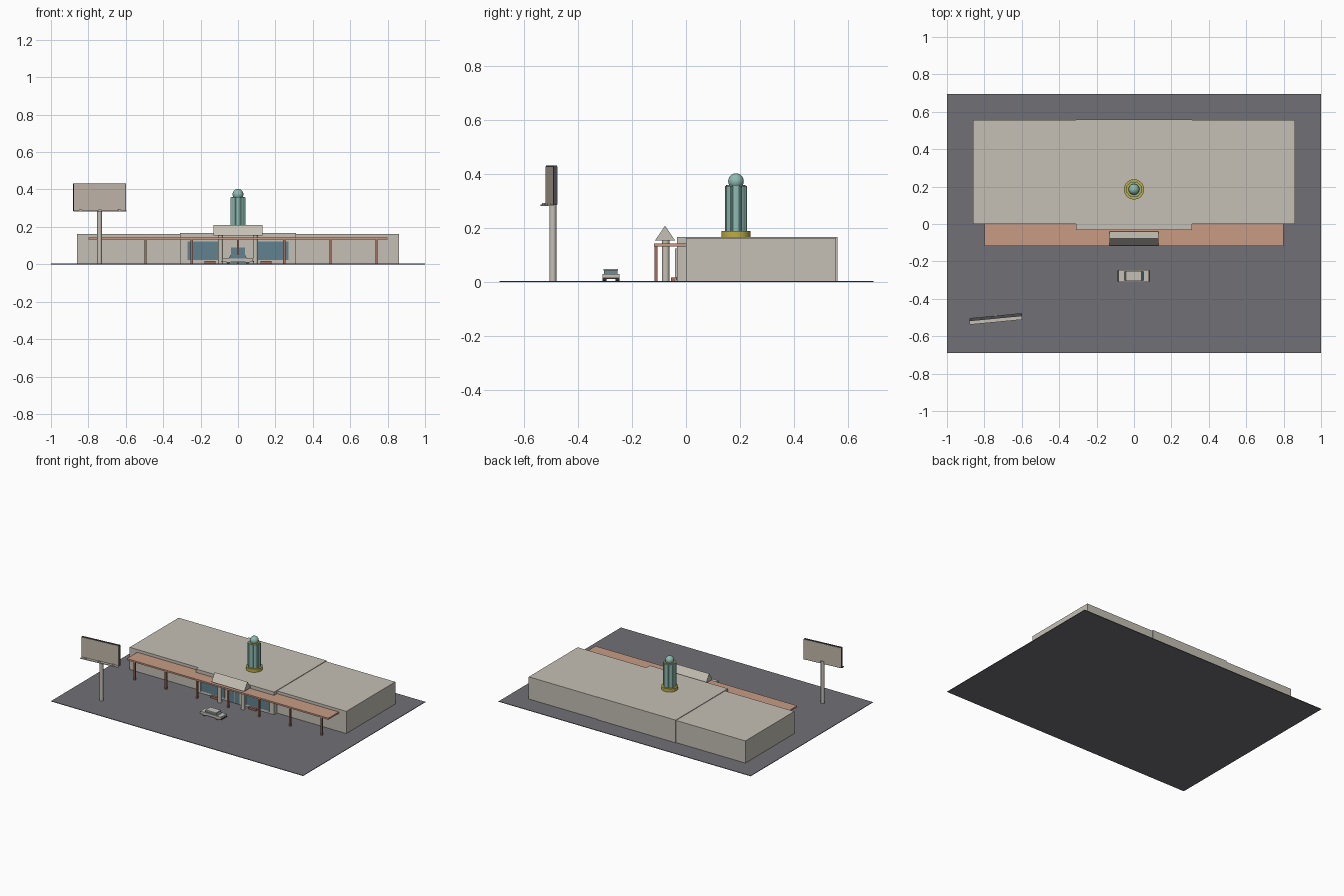
import bpy, bmesh, math
from mathutils import Matrix, Vector

cube = bpy.data.objects.get("Cube")
if cube:
    bpy.data.objects.remove(cube, do_unlink=True)


def material(name, rgb):
    m = bpy.data.materials.new(name)
    m.use_nodes = True
    m.diffuse_color = (*rgb, 1)
    m.node_tree.nodes["Principled BSDF"].inputs["Base Color"].default_value = (*rgb, 1)
    return m


STONE = material("warm stone", (0.56, 0.53, 0.46))
ASPHALT = material("asphalt", (0.16, 0.16, 0.18))
COPPER = material("terracotta canopy", (0.57, 0.33, 0.23))
RUST = material("rust posts", (0.36, 0.16, 0.11))
TEAL = material("teal", (0.27, 0.5, 0.44))
GOLD = material("gold", (0.52, 0.42, 0.06))
GLASS = material("blue glass", (0.12, 0.22, 0.28))
DARK = material("dark trim", (0.07, 0.07, 0.075))
PANEL = material("panel", (0.53, 0.47, 0.4))


def finish(name, bm, mat, smooth=False):
    bmesh.ops.recalc_face_normals(bm, faces=bm.faces)
    mesh = bpy.data.meshes.new(name)
    bm.to_mesh(mesh)
    bm.free()
    mesh.materials.append(mat)
    ob = bpy.data.objects.new(name, mesh)
    bpy.context.collection.objects.link(ob)
    if smooth:
        bpy.ops.object.select_all(action="DESELECT")
        ob.select_set(True)
        bpy.context.view_layer.objects.active = ob
        bpy.ops.object.shade_smooth_by_angle(angle=math.radians(40))
    return ob


def box(name, x, y, z, mat):
    """Box from (min, max) spans."""
    bm = bmesh.new()
    bmesh.ops.create_cube(bm, size=1)
    for v in bm.verts:
        v.co = [s[0] + (c + 0.5) * (s[1] - s[0]) for c, s in zip(v.co, (x, y, z))]
    return finish(name, bm, mat)


def cylinder(name, centre, radius, z, mat, sides=24, axis="Z"):
    bm = bmesh.new()
    bmesh.ops.create_cone(bm, cap_ends=True, segments=sides, radius1=radius,
                          radius2=radius, depth=z[1] - z[0])
    turn = Matrix.Rotation(math.pi / 2, 4, "X") if axis == "Y" else Matrix()
    mid = 0 if axis == "Y" else (z[0] + z[1]) / 2
    bmesh.ops.transform(bm, matrix=Matrix.Translation(Vector(centre) + Vector((0, 0, mid))) @ turn,
                        verts=bm.verts)
    return finish(name, bm, mat, True)


def prism(name, profile, axis, span, mat):
    """Extrude a profile of (y, z) along x, or of (x, z) along y."""
    bm = bmesh.new()
    rings = []
    for s in span:
        rings.append([bm.verts.new((s, a, b) if axis == "X" else (a, s, b)) for a, b in profile])
    n = len(profile)
    bm.faces.new(rings[0])
    bm.faces.new(rings[1])
    for i in range(n):
        j = (i + 1) % n
        bm.faces.new((rings[0][i], rings[0][j], rings[1][j], rings[1][i]))
    return finish(name, bm, mat)


# Ground and building masses
box("ground", (-1, 1), (-0.69, 0.695), (0, 0.004), ASPHALT)
for side, name in ((1, "left_wing"), (-1, "right_wing")):
    box(name, sorted((0.3 * side, 0.86 * side)), (0, 0.555), (0.004, 0.163), STONE)
box("central_hall", (-0.31, 0.31), (-0.033, 0.56), (0.004, 0.167), STONE)

# Shop windows with mullions, and the entrance door
for side, name in ((1, "left"), (-1, "right")):
    box(name + "_window", sorted((0.085 * side, 0.272 * side)), (-0.037, -0.03), (0.022, 0.122), GLASS)
    for x in (0.085, 0.272):
        box(name + "_window_frame", (side * x - 0.003, side * x + 0.003), (-0.04, -0.03), (0.018, 0.125), STONE)
    box(name + "_bench", sorted((0.12 * side, 0.18 * side)), (-0.055, -0.038), (0.004, 0.018), RUST)
    box(name + "_door", sorted((0.003 * side, 0.037 * side)), (-0.037, -0.03), (0.006, 0.09), GLASS)

# Canopy on slim posts
for side, name in ((1, "left"), (-1, "right")):
    box(name + "_canopy", sorted((0, 0.8 * side)), (-0.118, 0), (0.132, 0.143), COPPER)
for i in range(7):
    x = (i - 3) * 0.247
    box("canopy_post", (x - 0.006, x + 0.006), (-0.117, -0.105), (0.004, 0.132), RUST)

# Entrance gable and its columns
prism("entrance_gable", [(-0.115, 0.154), (-0.04, 0.154), (-0.0775, 0.209)], "X", (-0.13, 0.13), STONE)
for side in (-1, 1):
    cylinder("entrance_column", (0.093 * side, -0.075, 0), 0.014, (0.004, 0.155), STONE, 16)

# Rooftop tower
TOWER = (0, 0.185, 0)
cylinder("tower_base", TOWER, 0.054, (0.165, 0.19), GOLD, 32)
cylinder("tower_shaft", TOWER, 0.041, (0.19, 0.357), TEAL, 24)
for i in range(8):
    a = math.tau * (i + 0.5) / 8
    cylinder("tower_rib", (0.039 * math.cos(a), 0.185 + 0.039 * math.sin(a), 0), 0.005,
             (0.19, 0.357), TEAL, 8)
cylinder("tower_cap", TOWER, 0.036, (0.356, 0.36), GOLD, 24)
bm = bmesh.new()
bmesh.ops.create_uvsphere(bm, u_segments=24, v_segments=12, radius=0.029)
bmesh.ops.translate(bm, verts=bm.verts, vec=(0, 0.185, 0.374))
finish("tower_ball", bm, TEAL, True)

# Roadside billboard, turned slightly
cylinder("billboard_post", (-0.74, -0.493, 0), 0.013, (0.004, 0.305), STONE, 12)
board = [box("billboard", (-0.141, 0.141), (-0.007, 0.007), (0.285, 0.432), DARK),
         box("billboard_front", (-0.138, 0.138), (-0.0085, -0.006), (0.288, 0.429), PANEL),
         box("billboard_back", (-0.138, 0.138), (0.006, 0.0085), (0.288, 0.429), PANEL),
         box("billboard_ledge", (-0.141, 0.141), (-0.027, -0.007), (0.282, 0.287), STONE)]
for x in (-0.105, 0, 0.105):
    board.append(box("billboard_lamp", (x - 0.007, x + 0.007), (-0.025, -0.015), (0.287, 0.294), STONE))
for ob in board:
    ob.matrix_world = Matrix.Translation((-0.74, -0.498, 0)) @ Matrix.Rotation(math.radians(5.5), 4, "Z")

# Parked car
box("car_body", (-0.083, 0.081), (-0.31, -0.246), (0.013, 0.031), STONE)
prism("car_cabin", [(-0.052, 0.031), (0.05, 0.031), (0.038, 0.046), (-0.042, 0.046)], "Y",
      (-0.303, -0.253), GLASS)
box("car_roof", (-0.044, 0.04), (-0.305, -0.251), (0.044, 0.049), STONE)
for x in (-0.052, 0.05):
    for y in (-0.302, -0.254):
        cylinder("car_wheel", (x, y, 0.016), 0.012, (0, 0.014), DARK, 16, "Y")
for x in (-0.084, 0.082):
    box("car_bumper", (x - 0.003, x + 0.003), (-0.308, -0.248), (0.012, 0.018), DARK)
